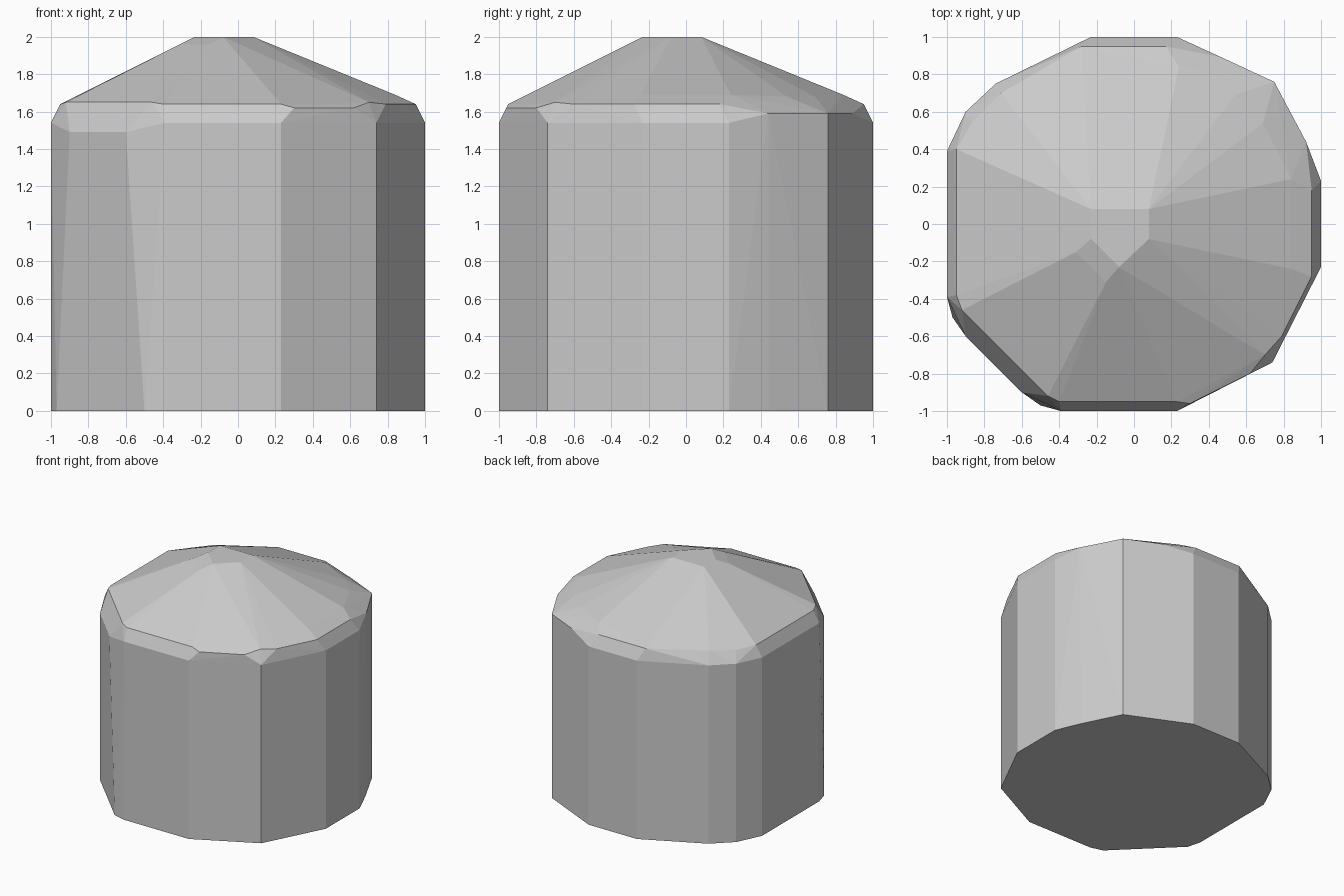
import bpy, bmesh

# Wall outline seen from above, shared by the base and the shoulder
outline = [(-0.39, -1), (0.23, -1), (0.74, -0.74), (1, -0.23), (1, 0.23),
           (0.75, 0.76), (0.23, 1), (-0.23, 1), (-0.74, 0.75), (-0.9, 0.6),
           (-1, 0.39), (-1, -0.39)]

# Extra corners of the base
base_extra = [(-0.97, -0.5), (-0.5, -0.97), (0.91, 0.44)]

# Bevelled rim: places where the wall rises past the shoulder, then the roof edge
rim_wall = [(-0.9, -0.6, 1.49), (-0.6, -0.9, 1.49), (0.3, -0.96, 1.62),
            (0.62, -0.8, 1.62), (0.92, 0.44, 1.59), (0.47, 0.89, 1.59),
            (0.75, 0.76, 1.59)]
roof_edge = [(-0.4, -0.95, 1.64), (0.23, -0.95, 1.64), (0.7, -0.7, 1.65),
             (0.79, -0.6, 1.64), (0.95, -0.28, 1.64), (0.95, 0.18, 1.64),
             (0.17, 0.95, 1.64), (-0.28, 0.95, 1.64), (-0.71, 0.7, 1.64),
             (-0.86, 0.55, 1.63), (-0.95, 0.4, 1.64), (-0.95, -0.38, 1.64),
             (-0.92, -0.46, 1.65), (-0.46, -0.92, 1.65)]

# Roof slope breaks and small flat crown
slope = [(0.84, 0.24, 1.69), (0.84, -0.24, 1.69), (0.24, 0.84, 1.69),
         (0.69, 0.54, 1.68), (0.54, 0.69, 1.68),
         (-0.31, -0.15, 1.96), (-0.15, -0.31, 1.96), (0.08, -0.25, 1.95)]
crown = [(-0.23, 0.08), (0.08, 0.08), (0.08, -0.08), (-0.08, -0.23), (-0.23, -0.08)]


def at_height(points, z):
    return [(x, y, z) for x, y in points]


def hull_object(name, points):
    bm = bmesh.new()
    for p in points:
        bm.verts.new(p)
    out = bmesh.ops.convex_hull(bm, input=bm.verts[:])
    junk = {v for v in out["geom_interior"] + out["geom_unused"]
            if isinstance(v, bmesh.types.BMVert)}
    bmesh.ops.delete(bm, geom=list(junk), context='VERTS')
    bmesh.ops.dissolve_limit(bm, angle_limit=0.005, verts=bm.verts[:], edges=bm.edges[:])
    bmesh.ops.recalc_face_normals(bm, faces=bm.faces[:])
    mesh = bpy.data.meshes.new(name)
    bm.to_mesh(mesh)
    bm.free()
    obj = bpy.data.objects.new(name, mesh)
    bpy.context.collection.objects.link(obj)
    return obj


# Faceted drum with a low roof
hull_object("faceted_drum",
            at_height(outline + base_extra, 0) + at_height(outline, 1.54)
            + rim_wall + roof_edge + slope + at_height(crown, 2))
